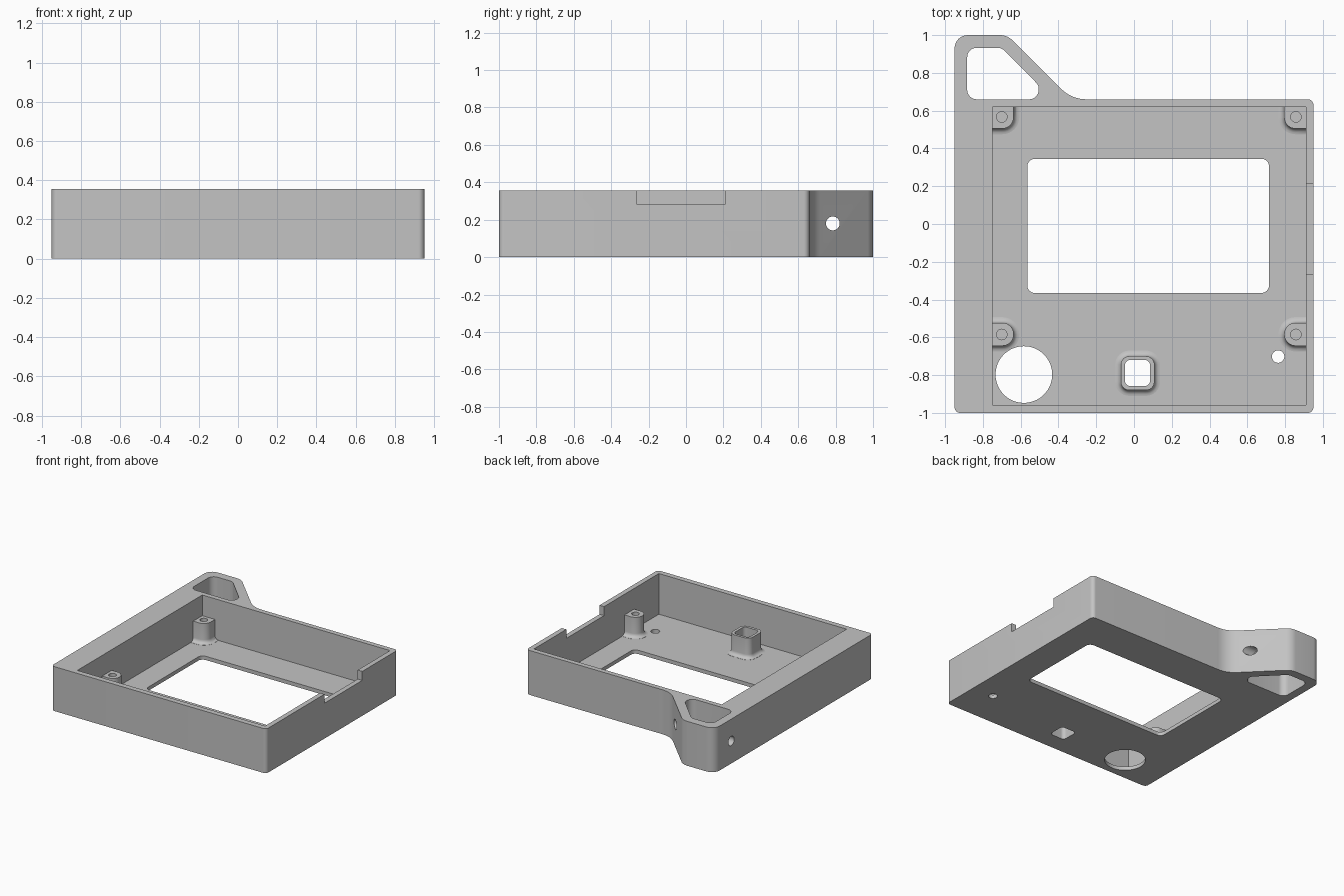
import bpy, bmesh, math
from mathutils import Vector

if "Cube" in bpy.data.objects:
    bpy.data.objects.remove(bpy.data.objects["Cube"], do_unlink=True)

HEIGHT, FLOOR, POST_TOP, FILLET = 0.355, 0.03, 0.19, 0.03

grey = bpy.data.materials.new("plain grey")
grey.use_nodes = True
grey.diffuse_color = (0.55, 0.55, 0.55, 1)
grey.node_tree.nodes["Principled BSDF"].inputs["Base Color"].default_value = grey.diffuse_color


def rounded(corners, steps=8):
    """Outline with an arc at each (x, y, radius) corner."""
    out = []
    for i, (x, y, r) in enumerate(corners):
        p = Vector((x, y))
        u = (Vector(corners[i - 1][:2]) - p).normalized()
        v = (Vector(corners[(i + 1) % len(corners)][:2]) - p).normalized()
        if r <= 0:
            out.append(p)
            continue
        half = u.angle(v) / 2
        c = p + (u + v).normalized() * r / math.sin(half)
        s, e = p + u * r / math.tan(half) - c, p + v * r / math.tan(half) - c
        a = math.pi - 2 * half
        for k in range(steps + 1):
            t = k / steps
            out.append(c + (s * math.sin((1 - t) * a) + e * math.sin(t * a)) / math.sin(a))
    return out


def rect(x0, x1, y0, y1, radii, d=0):
    """Rounded rectangle grown outwards by d; radii start at the low corner, anticlockwise."""
    pts = [(x0 - d, y0 - d), (x1 + d, y0 - d), (x1 + d, y1 + d), (x0 - d, y1 + d)]
    return rounded([(x, y, r + d if r else 0) for (x, y), r in zip(pts, radii)])


def circle(x, y, r, n=48):
    return [Vector((x + r * math.cos(2 * math.pi * k / n), y + r * math.sin(2 * math.pi * k / n)))
            for k in range(n)]


def loft(name, layers):
    """Solid through a stack of (outline, z) layers."""
    bm = bmesh.new()
    rings = [[bm.verts.new((p.x, p.y, z)) for p in ring] for ring, z in layers]
    for a, b in zip(rings, rings[1:]):
        for i in range(len(a)):
            j = (i + 1) % len(a)
            bm.faces.new((a[i], a[j], b[j], b[i]))
    bm.faces.new(rings[0][::-1])
    bm.faces.new(rings[-1])
    bmesh.ops.recalc_face_normals(bm, faces=bm.faces)
    mesh = bpy.data.meshes.new(name)
    bm.to_mesh(mesh)
    bm.free()
    mesh.materials.append(grey)
    ob = bpy.data.objects.new(name, mesh)
    bpy.context.collection.objects.link(ob)
    return ob


def prism(name, outline, z0, z1):
    return loft(name, [(outline, z0), (outline, z1)])


def filleted(name, x0, x1, y0, y1, radii):
    """Boss rising from the floor with a rounded foot."""
    layers = [(rect(x0, x1, y0, y1, radii, FILLET), FLOOR / 2)]
    for k in range(6):
        t = k / 5 * math.pi / 2
        layers.append((rect(x0, x1, y0, y1, radii, FILLET * (1 - math.sin(t))),
                       FLOOR + 0.001 + FILLET * (1 - math.cos(t))))
    layers.append((rect(x0, x1, y0, y1, radii), POST_TOP))
    return loft(name, layers)


def combine(target, tool, operation):
    bpy.context.view_layer.objects.active = target
    mod = target.modifiers.new(operation, "BOOLEAN")
    mod.operation, mod.solver, mod.object = operation, "EXACT", tool
    bpy.ops.object.modifier_apply(modifier=mod.name)
    bpy.data.objects.remove(tool, do_unlink=True)


# Outer shell with the loop corner at the back
housing = prism("housing", rounded([
    (-0.95, -1, 0.03), (0.95, -1, 0.03), (0.95, 0.66, 0.03),
    (-0.33, 0.66, 0.19), (-0.67, 1, 0.1), (-0.95, 1, 0.07)]), 0, HEIGHT)

# Main cavity
combine(housing, prism("cavity", rect(-0.75, 0.91, -0.957, 0.62, [0] * 4), FLOOR, 0.5), "DIFFERENCE")

# Screw posts, set slightly into the walls
R, W = 0.06, 0.003
for name, x0, x1, right in (("left", 0.795, 0.91 + W, True), ("right", -0.75 - W, -0.637, False)):
    front = [R, W, W, R] if right else [W, R, R, W]
    back = [R, W, W, W] if right else [W, R, W, W]
    combine(housing, filleted(name + "_front_post", x0, x1, -0.645, -0.523, front), "UNION")
    combine(housing, filleted(name + "_back_post", x0, x1, 0.505, 0.62 + W, back), "UNION")
    for y in (-0.585, 0.567):
        hole = circle(0.857 if right else -0.7, y, 0.028, 32)
        combine(housing, prism("screw_hole", hole, 0.05, 0.3), "DIFFERENCE")

# Button guide
combine(housing, filleted("button_guide", -0.07, 0.108, -0.88, -0.7, [0.045] * 4), "UNION")

# Openings through the floor and the loop
openings = [
    ("button_opening", rect(-0.048, 0.085, -0.858, -0.72, [0.028] * 4)),
    ("screen_window", rect(-0.565, 0.715, -0.365, 0.345, [0.04] * 4)),
    ("round_opening", circle(-0.583, -0.797, 0.15, 64)),
    ("indicator_hole", circle(0.763, -0.702, 0.033, 32)),
    ("loop_opening", rounded([(-0.883, 0.66, 0.05), (-0.505, 0.66, 0.05), (-0.505, 0.735, 0.04),
                              (-0.7, 0.933, 0.06), (-0.883, 0.933, 0.05)])),
]
for name, outline in openings:
    combine(housing, prism(name, outline, -0.1, 0.5), "DIFFERENCE")

# Notch in the rim of the side wall
combine(housing, prism("rim_notch", rect(0.88, 1, -0.265, 0.212, [0] * 4), 0.283, 0.5), "DIFFERENCE")

# Cross hole through the loop
bpy.ops.mesh.primitive_cylinder_add(vertices=40, radius=0.037, depth=0.8,
                                    location=(-0.7, 0.785, 0.18), rotation=(0, math.pi / 2, 0))
cross_hole = bpy.context.object
cross_hole.data.materials.append(grey)
combine(housing, cross_hole, "DIFFERENCE")

# Smooth arcs, sharp edges
bpy.ops.object.select_all(action="DESELECT")
housing.select_set(True)
bpy.context.view_layer.objects.active = housing
bpy.ops.object.shade_smooth_by_angle(angle=math.radians(30))
